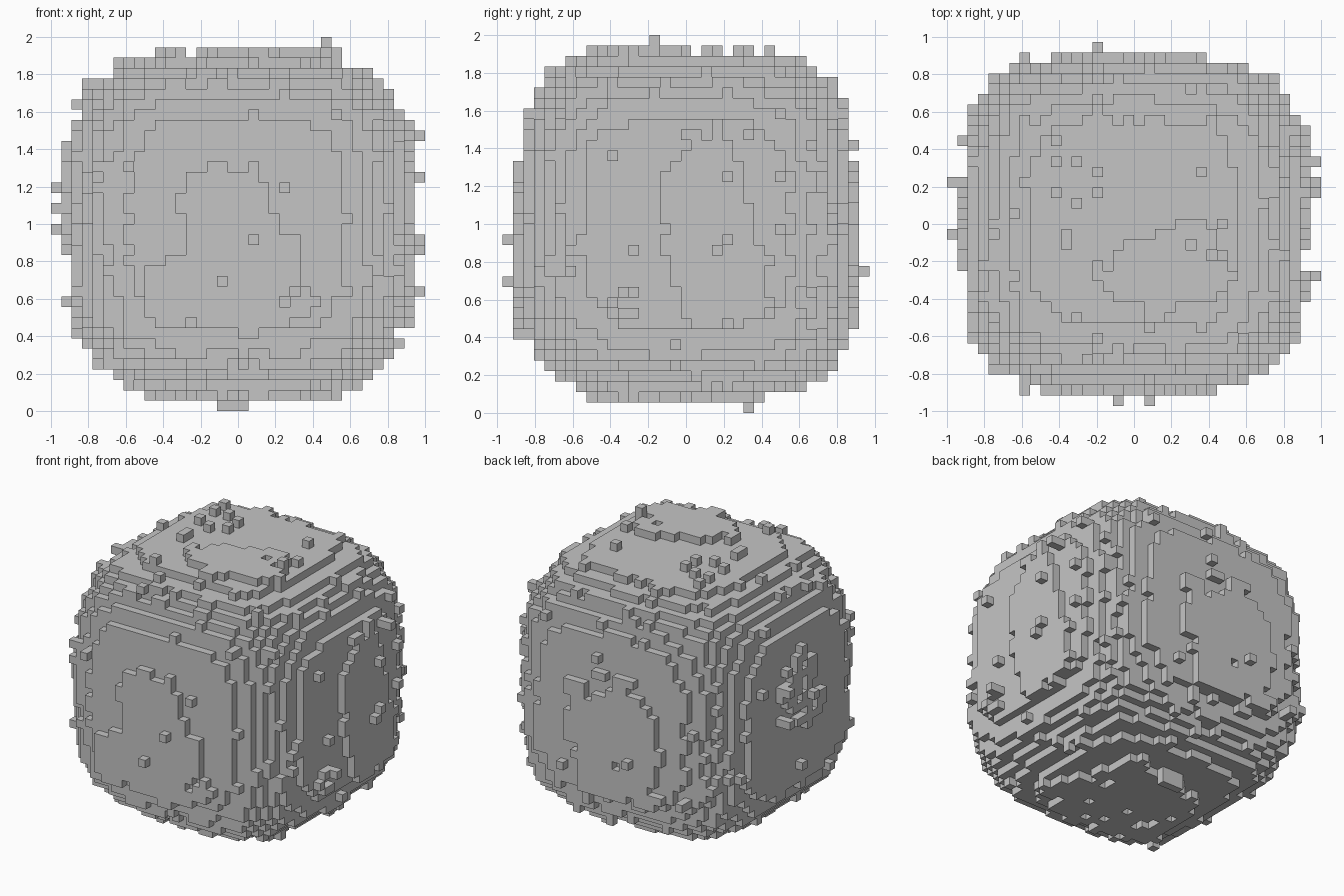
import bpy
import bmesh
import random
from mathutils import Vector, noise

random.seed(11)
cube = bpy.data.objects.get("Cube")
if cube:
    bpy.data.objects.remove(cube, do_unlink=True)

S = 1 / 18                      # block size
COUNT = (36, 35, 36)            # blocks along x, y, z
ORIGIN = Vector((-1, -35 * S / 2, 0))
RADII = (0.912, 0.892, 0.912)
RIGHT, LEFT, BACK, FRONT, TOP, BOTTOM = [(n, s) for n in range(3) for s in (1, -1)]


def centre(cell):
    return ORIGIN + Vector([(c + 0.5) * S for c in cell])


def block(facing, depth, m, n):
    """Block at a depth below one side of the grid, at m, n along the other axes."""
    axis, side = facing
    cell = [m, n]
    cell.insert(axis, COUNT[axis] - 1 - depth if side > 0 else depth)
    return tuple(cell)


def inside(u, v, outline):
    hit = False
    for (x1, y1), (x2, y2) in zip(outline, outline[1:] + outline[:1]):
        if (y1 > v) != (y2 > v) and u < (x2 - x1) * (v - y1) / (y2 - y1) + x1:
            hit = not hit
    return hit


# Rounded boulder body with a ragged surface
solid = set()
for i in range(COUNT[0]):
    for j in range(COUNT[1]):
        for k in range(COUNT[2]):
            p = centre((i, j, k))
            q = [abs(c) / r for c, r in zip(p - Vector((0, 0, 1)), RADII)]
            limit = 1 + 0.04 * noise.noise(p * 2.5) + 0.1 * noise.noise(p * 7)
            if random.random() < 0.05:
                limit += 0.13
            # Keep the middle of each side flat
            if sorted(q)[1] < 0.62:
                limit = min(max(limit, 0.99), 1.015)
            if sum(c ** 3.5 for c in q) < limit:
                solid.add((i, j, k))

# Raised patches, one block thick: side, density, outline
patches = [
    (FRONT, 0.98, [(-.28, 1.28), (.1, 1.28), (.33, .72), (.5, .55), (.1, .4), (-.5, .5),
                   (-.5, .78), (-.3, .85)]),
    (RIGHT, 0.95, [(-.15, 1.2), (.05, 1.5), (.2, 1.5), (.45, .8), (.4, .45), (.05, .45),
                   (-.15, .9)]),
    (RIGHT, 0.35, [(-.6, .4), (-.2, .4), (-.2, .8)]),
    (TOP, 0.96, [(-.22, -.28), (0, -.05), (.45, 0), (.42, -.15), (.6, -.3), (.1, -.5)]),
    (TOP, 0.13, [(-.45, -.15), (-.1, 0), (-.3, .5), (-.45, .5)]),
    (BACK, 0.96, [(-.4, .45), (-.4, 1.1), (-.2, 1.25), (.28, 1.1), (.2, .45)]),
    (LEFT, 0.7, [(-.3, .95), (0, 1.45), (.25, 1.2), (0, .8)]),
    (BOTTOM, 0.95, [(-.5, -.4), (-.4, .2), (.3, .38), (.52, -.3), (.1, -.55)]),
]
for facing, density, outline in patches:
    a, b = [n for n in range(3) if n != facing[0]]
    for m in range(COUNT[a]):
        for n in range(COUNT[b]):
            cell = block(facing, 1, m, n)
            p = centre(cell)
            u = p[a] + random.uniform(-0.03, 0.03)
            v = p[b] + random.uniform(-0.03, 0.03)
            chance = random.random()
            if block(facing, 2, m, n) in solid and (
                    (inside(u, v, outline) and chance < density) or chance < 0.006):
                solid.add(cell)

# Outermost single blocks, each on a short stack
spots = {
    TOP: [(.47, -.17)],
    BOTTOM: [(-.08, .33), (-.03, .33), (.03, .33)],
    RIGHT: [(.33, 1.48), (.2, 1.25), (.2, .92), (.15, .86), (-.28, .65)],
    LEFT: [(.2, 1.2), (-.03, 1.08), (.2, .98)],
    BACK: [(-.2, .75)],
    FRONT: [(.08, .92), (-.08, .7)],
}
for facing, places in spots.items():
    a, b = [n for n in range(3) if n != facing[0]]
    for u, v in places:
        m, n = int((u - ORIGIN[a]) // S), int((v - ORIGIN[b]) // S)
        solid.update(block(facing, depth, m, n) for depth in range(4))

# Skin: one square for each exposed block side
bm = bmesh.new()
corners = {}


def corner(key):
    if key not in corners:
        corners[key] = bm.verts.new(ORIGIN + Vector(key) * S)
    return corners[key]


for cell in sorted(solid):
    for axis in range(3):
        a, b = (axis + 1) % 3, (axis + 2) % 3
        for side in (0, 1):
            beside = list(cell)
            beside[axis] += 2 * side - 1
            if tuple(beside) in solid:
                continue
            loop = []
            for da, db in ((0, 0), (1, 0), (1, 1), (0, 1)):
                key = list(cell)
                key[axis] += side
                key[a] += da
                key[b] += db
                loop.append(corner(tuple(key)))
            bm.faces.new(loop if side else loop[::-1])

mesh = bpy.data.meshes.new("block_boulder")
bm.to_mesh(mesh)
bm.free()

# Stone colour
stone = bpy.data.materials.new("stone_grey")
stone.use_nodes = True
grey = (0.56, 0.56, 0.56, 1)
stone.diffuse_color = grey
stone.node_tree.nodes["Principled BSDF"].inputs["Base Color"].default_value = grey
mesh.materials.append(stone)

boulder = bpy.data.objects.new("block_boulder", mesh)
bpy.context.collection.objects.link(boulder)
